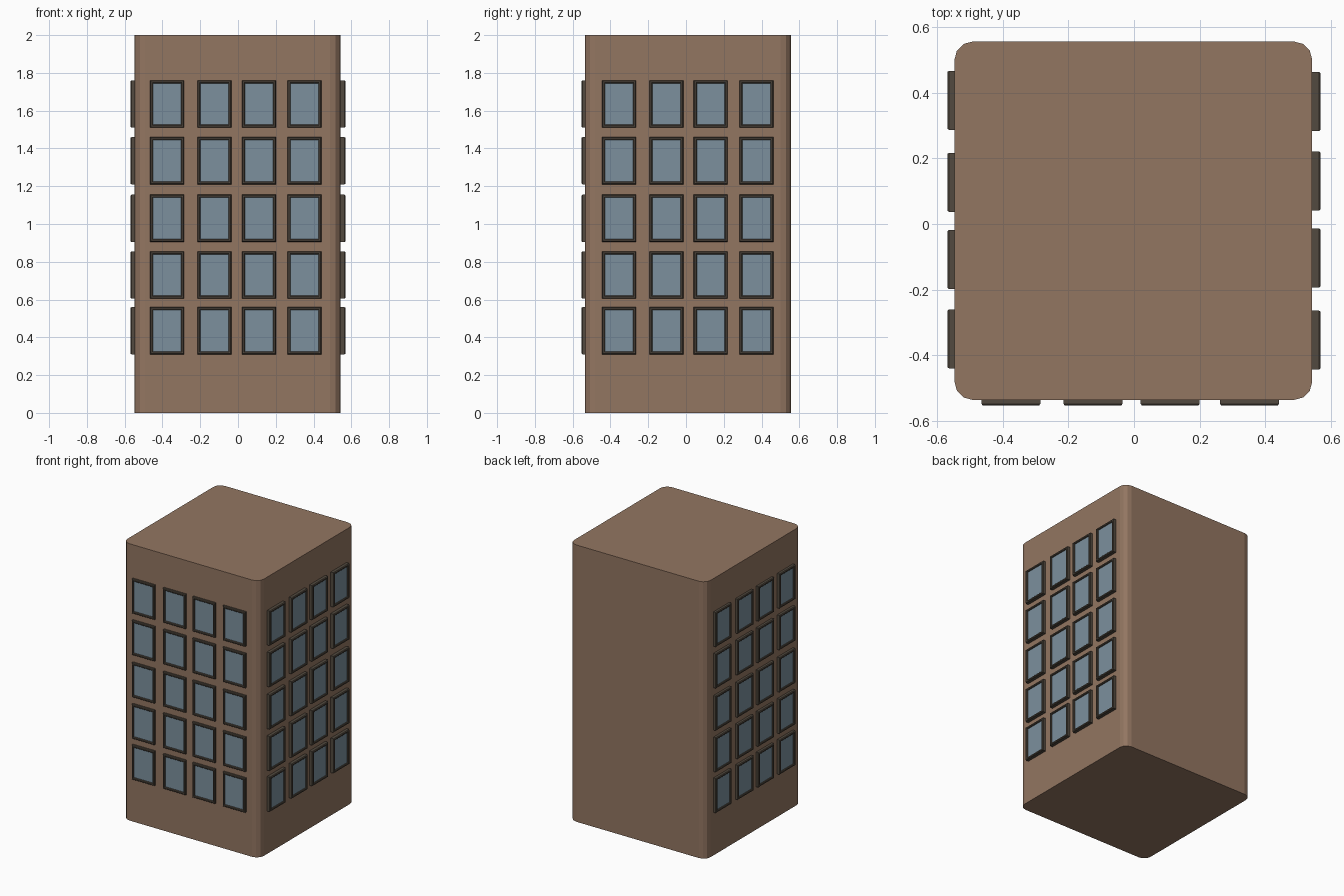
import bpy, bmesh, math
from mathutils import Matrix, Vector

if "Cube" in bpy.data.objects:
    bpy.data.objects.remove(bpy.data.objects["Cube"])


def material(name, rgb):
    m = bpy.data.materials.new(name)
    m.diffuse_color = (*rgb, 1)
    m.use_nodes = True
    m.node_tree.nodes["Principled BSDF"].inputs["Base Color"].default_value = m.diffuse_color
    return m


def make_object(name, bm, mat):
    bmesh.ops.recalc_face_normals(bm, faces=bm.faces)
    me = bpy.data.meshes.new(name)
    bm.to_mesh(me)
    bm.free()
    me.materials.append(mat)
    ob = bpy.data.objects.new(name, me)
    bpy.context.collection.objects.link(ob)
    return ob


WALL = material("brown_wall", (0.29, 0.18, 0.12))
FRAME = material("dark_frame", (0.085, 0.068, 0.05))
GLASS = material("blue_glass", (0.20, 0.28, 0.34))

# Tower block with chamfer-rounded vertical corners
X0, X1, Y0, Y1, H = -0.547, 0.543, -0.536, 0.556, 2.0
bm = bmesh.new()
bmesh.ops.create_cube(bm, size=1, matrix=Matrix.Translation(((X0 + X1) / 2, (Y0 + Y1) / 2, H / 2))
                      @ Matrix.Diagonal((X1 - X0, Y1 - Y0, H, 1)))
uprights = [e for e in bm.edges if abs(e.verts[0].co.z - e.verts[1].co.z) > 1]
bmesh.ops.bevel(bm, geom=uprights, offset=0.055, segments=3, profile=0.5, affect='EDGES')
make_object("tower_walls", bm, WALL)

# Window grid in wall coordinates: u across, v up, w outward
W, HT = 0.18, 0.25
COLUMNS = [-0.375, -0.125, 0.11, 0.352]
ROWS = [0.435, 0.73, 1.03, 1.335, 1.635]
# Frame cross-section: (inset from outer edge, outward height)
PROFILE = [(0, -0.03), (0, -0.005), (0.004, 0), (0.012, 0), (0.016, -0.004), (0.016, -0.03)]
GLASS_W = -0.009


def rectangle(bm, to_world, u, v, inset, w):
    a, b = W / 2 - inset, HT / 2 - inset
    return [bm.verts.new(to_world @ Vector((u + s * a, v + t * b, w)))
            for s, t in ((-1, -1), (1, -1), (1, 1), (-1, 1))]


def windows(side, to_world):
    frames, panes = bmesh.new(), bmesh.new()
    for u in COLUMNS:
        for v in ROWS:
            loops = [rectangle(frames, to_world, u, v, i, w) for i, w in PROFILE]
            for p, q in zip(loops, loops[1:]):
                for k in range(4):
                    n = (k + 1) % 4
                    frames.faces.new((p[k], p[n], q[n], q[k]))
            panes.faces.new(rectangle(panes, to_world, u, v, 0.015, GLASS_W))
    make_object(side + "_window_frames", frames, FRAME)
    ob = make_object(side + "_window_panes", panes, GLASS)
    # Keep every pane facing outward
    out = to_world.to_3x3() @ Vector((0, 0, 1))
    for poly in ob.data.polygons:
        if poly.normal.dot(out) < 0:
            poly.flip()


# One window grid turned onto the front and both sides; the back is blank
upright = Matrix.Rotation(math.pi / 2, 4, 'X')
for side, angle, shift in (("front", 0, (0, -0.553, 0)),
                           ("right", math.pi / 2, (0.569, 0.021, 0)),
                           ("left", -math.pi / 2, (-0.569, 0.002, 0))):
    windows(side, Matrix.Translation(shift) @ Matrix.Rotation(angle, 4, 'Z') @ upright)
